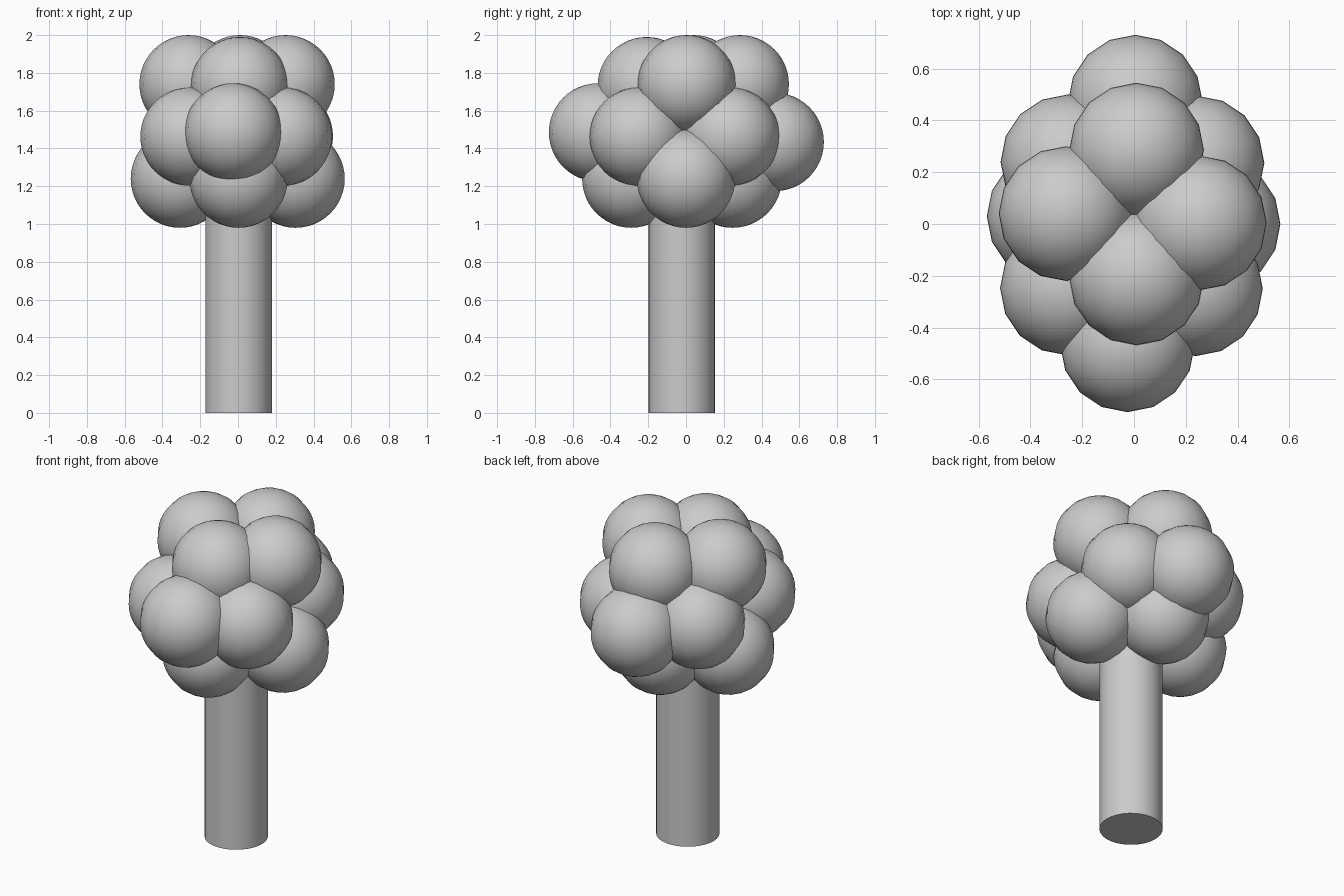
import bpy

R = 0.26


def smooth(obj, name):
    obj.name = name
    bpy.ops.object.shade_smooth_by_angle()


# trunk, running up into the foliage
bpy.ops.mesh.primitive_cylinder_add(vertices=32, radius=0.176, depth=1.3,
                                    location=(0.003, -0.022, 0.65))
smooth(bpy.context.object, "trunk")

# foliage balls in three layers
layers = {
    "lower": [(-0.308, 0.03, 1.24), (0.305, 0.0, 1.24),
              (0.003, -0.29, 1.24), (0.0, 0.247, 1.24)],
    "middle": [(-0.025, -0.466, 1.485), (0.005, 0.47, 1.434),
               (-0.257, -0.247, 1.463), (0.237, -0.25, 1.463),
               (-0.255, 0.24, 1.463), (0.243, 0.235, 1.463)],
    "upper": [(-0.262, 0.04, 1.74), (0.252, 0.004, 1.74),
              (0.01, -0.208, 1.73), (0.01, 0.285, 1.74)],
}
for layer, centres in layers.items():
    for i, c in enumerate(centres):
        bpy.ops.mesh.primitive_uv_sphere_add(segments=16, ring_count=24,
                                             radius=R, location=c)
        smooth(bpy.context.object, f"{layer}_foliage_{i + 1}")
